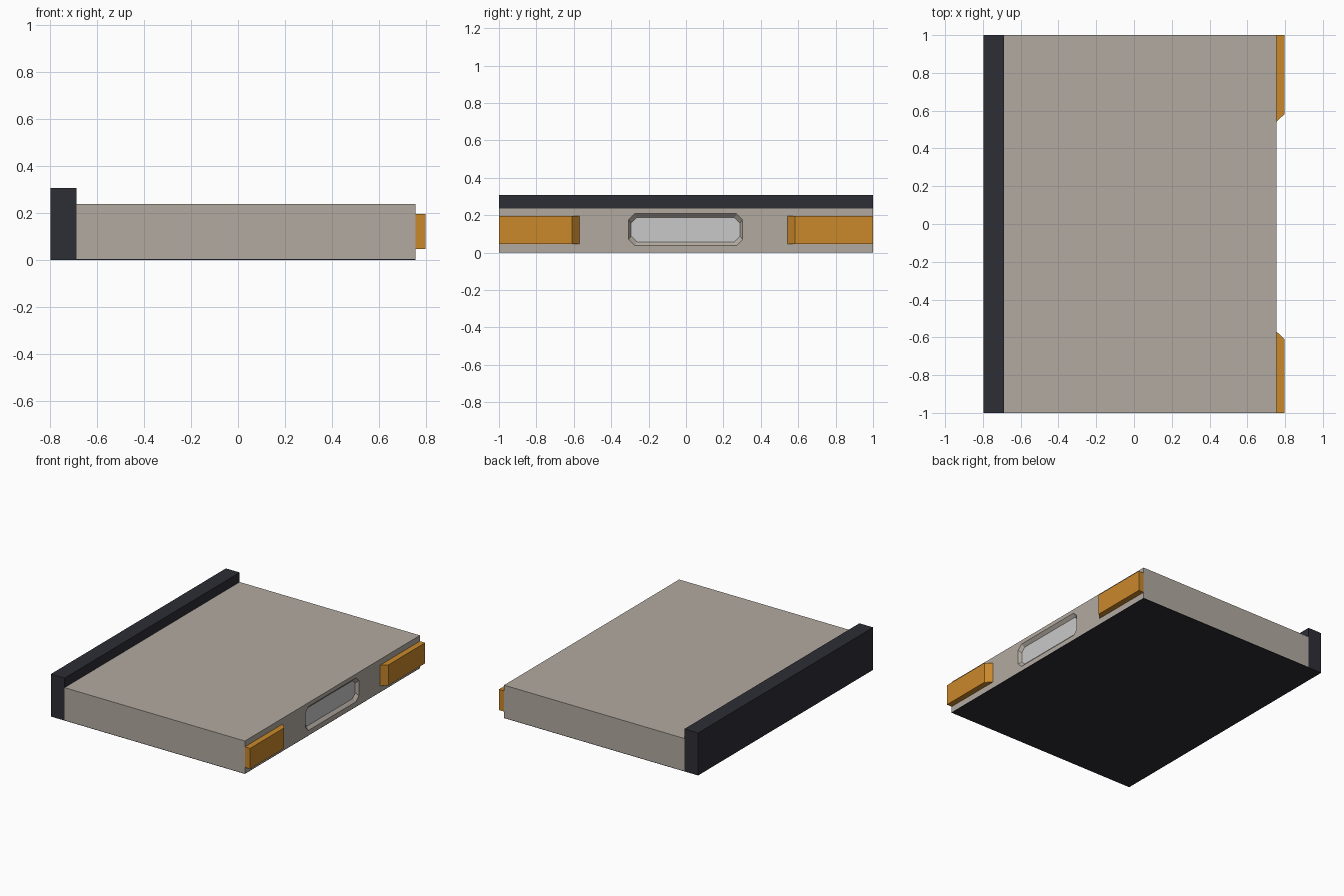
import bpy, bmesh

if "Cube" in bpy.data.objects:
    bpy.data.objects.remove(bpy.data.objects["Cube"])


def material(name, rgb):
    lin = [(c / 255 / 12.92) if c < 11 else ((c / 255 + 0.055) / 1.055) ** 2.4 for c in rgb]
    m = bpy.data.materials.new(name)
    m.diffuse_color = (*lin, 1)
    m.use_nodes = True
    m.node_tree.nodes["Principled BSDF"].inputs["Base Color"].default_value = m.diffuse_color
    return m


TAN = material("warm grey", (178, 170, 160))
DARK = material("dark slate", (45, 45, 54))
ORANGE = material("orange", (202, 136, 43))
LIGHT = material("light grey", (201, 201, 201))


def loft(name, rings, *mats):
    """Closed solid skinned through rings with equal point counts."""
    bm = bmesh.new()
    loops = [[bm.verts.new(p) for p in r] for r in rings]
    n = len(loops[0])
    for a, b in zip(loops, loops[1:]):
        for i in range(n):
            j = (i + 1) % n
            bm.faces.new((a[i], a[j], b[j], b[i]))
    bm.faces.new(loops[0][::-1])
    bm.faces.new(loops[-1])
    bmesh.ops.recalc_face_normals(bm, faces=bm.faces[:])
    me = bpy.data.meshes.new(name)
    bm.to_mesh(me)
    bm.free()
    for m in mats:
        me.materials.append(m)
    ob = bpy.data.objects.new(name, me)
    bpy.context.collection.objects.link(ob)
    return ob


def prism(name, outline, z0, z1, *mats):
    return loft(name, [[(x, y, z) for x, y in outline] for z in (z0, z1)], *mats)


def box(name, x0, x1, y0, y1, z0, z1, *mats):
    return prism(name, [(x0, y0), (x1, y0), (x1, y1), (x0, y1)], z0, z1, *mats)


XS, XF, XE = -0.687, 0.755, 0.797   # spine face, body front face, outer end

# Dark spine and thin base plate
box("spine", -XE, XS, -1, 1, 0, 0.307, DARK)
box("base_plate", XS, XF, -1, 1, 0, 0.004, DARK)

# Body block with a sunken octagonal panel
body = box("body", XS, XF, -1, 1, 0.004, 0.238, TAN, LIGHT)


def octagon(x, hy, hz, c):
    cy, cz = -0.002, 0.123
    pts = [(hy, hz - c), (hy - c, hz), (c - hy, hz), (-hy, hz - c),
           (-hy, c - hz), (c - hy, -hz), (hy - c, -hz), (hy, c - hz)]
    return [(x, cy + y, cz + z) for y, z in pts]


cutter = loft("recess_cutter", [octagon(XF - 0.02, 0.291, 0.065, 0.03),
                                octagon(XF + 0.02, 0.319, 0.107, 0.036)], TAN)
cutter.hide_render = True
mod = body.modifiers.new("recess", 'BOOLEAN')
mod.object = cutter
mod.solver = 'EXACT'
bpy.context.view_layer.objects.active = body
bpy.ops.object.modifier_apply(modifier=mod.name)
bpy.data.objects.remove(cutter)

# The floor of the recess is light grey
for f in body.data.polygons:
    sunk = f.normal.x > 0.99 and f.center.x < XF - 0.01
    f.material_index = 1 if sunk else 0

# Orange corner blocks with a chamfered inner end
for name, s, inner in (("front_block", -1, 0.57), ("back_block", 1, 0.542)):
    prism(name, [(XF, s), (XE, s), (XE, s * (inner + 0.04)), (XF, s * inner)],
          0.047, 0.196, ORANGE)
